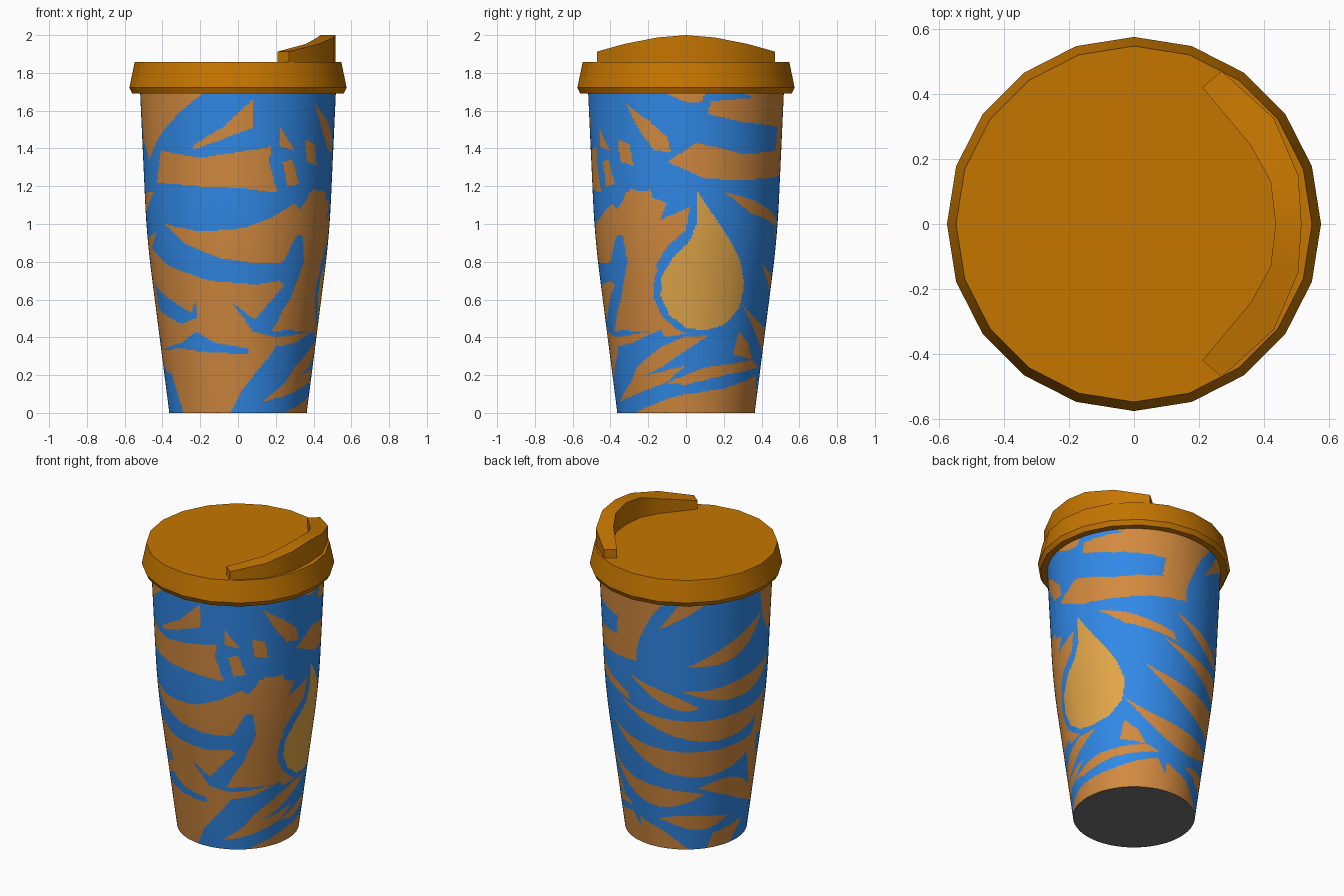
import bpy, bmesh, math

if "Cube" in bpy.data.objects:
    bpy.data.objects.remove(bpy.data.objects["Cube"])

SIDES, COLS, ROWS = 20, 320, 240
H = 1.70


def material(name, rgb):
    m = bpy.data.materials.new(name)
    m.diffuse_color = (*rgb, 1)
    m.use_nodes = True
    m.node_tree.nodes["Principled BSDF"].inputs["Base Color"].default_value = m.diffuse_color
    return m


BLUE = material("leaf blue", (0.03, 0.25, 0.80))
BROWN = material("warm brown", (0.65, 0.255, 0.05))
TAN = material("droplet tan", (0.76, 0.38, 0.065))
LID = material("lid amber", (0.56, 0.18, 0.0))
GREY = material("base grey", (0.17, 0.17, 0.17))


def make(name, bm, mats):
    bmesh.ops.recalc_face_normals(bm, faces=bm.faces)
    me = bpy.data.meshes.new(name)
    bm.to_mesh(me)
    bm.free()
    ob = bpy.data.objects.new(name, me)
    bpy.context.collection.objects.link(ob)
    for m in mats:
        me.materials.append(m)
    bpy.ops.object.select_all(action='DESELECT')
    ob.select_set(True)
    bpy.context.view_layer.objects.active = ob
    bpy.ops.object.shade_smooth_by_angle(angle=math.radians(30))
    return ob


def radius(z):
    """Two straight tapers with a soft bend between them."""
    d, w = z - 0.93, 0.2
    bend = max(0, d) if abs(d) > w else (d + w) ** 2 / (4 * w)
    return 0.485 + 0.129 * d - 0.083 * bend


# painted pattern: each patch is an outline in (angle, height); later ones cover earlier ones
patches = []


def paint(col, pts):
    us, zs = [p[0] for p in pts], [p[1] for p in pts]
    patches.append((col, pts, min(us), max(us), min(zs), max(zs)))


def seen(centre, col, pts):
    """Outline given as sideways position and height in a view facing the angle 'centre'."""
    paint(col, [(centre + math.degrees(math.asin(max(-1, min(1, x / radius(z))))), z) for x, z in pts])


def stroke(col, a, b, c, d, width):
    """Tapered leaf along a Bezier curve, in angle and height."""
    lo, hi = [], []
    for i in range(15):
        t = i / 14
        s = 1 - t
        u, z = (s**3 * a[k] + 3 * s * s * t * b[k] + 3 * s * t * t * c[k] + t**3 * d[k] for k in (0, 1))
        w = width / 2 * math.sin(math.pi * t ** 1.3) ** 0.8 if 0 < t < 1 else 0
        hi.append((u, z + w))
        lo.append((u, z - w))
    paint(col, hi + lo[::-1])


F, R = -90, 0
# front, upper brown leaves
seen(F, 1, [(-.52, 1.7), (-.18, 1.7), (-.32, 1.58), (-.42, 1.46), (-.47, 1.34), (-.5, 1.45)])
seen(F, 1, [(.08, 1.66), (.08, 1.51), (-.08, 1.45), (-.24, 1.39), (-.23, 1.42), (-.07, 1.52)])
seen(F, 1, [(-.41, 1.39), (-.2, 1.35), (.03, 1.385), (.18, 1.41), (.165, 1.33), (.21, 1.165),
            (.02, 1.19), (-.2, 1.2), (-.43, 1.22)])
seen(F, 1, [(.22, 1.52), (.3, 1.39), (.22, 1.41)])
seen(F, 1, [(.24, 1.33), (.29, 1.34), (.325, 1.21), (.26, 1.2)])
seen(F, 1, [(-.39, 1.0), (-.2, .96), (.02, .975), (.17, 1.03), (.3, 1.11), (.37, 1.03), (.42, 1.0), (.4, .93),
            (.33, .94), (.28, .8), (.1, .79), (-.1, .82), (-.27, .89)])
seen(F, 1, [(.35, 1.07), (.38, 1.17), (.46, 1.18), (.46, 1.03), (.41, 1.04)])
# front, lower brown field and its blue leaves
seen(F, 1, [(-.47, .9), (-.37, .78), (-.15, .7), (.1, .68), (.28, .71), (.34, .93), (.42, .95), (.42, .42),
            (.2, .35), (-.03, 0), (-.3, 0), (-.4, .33), (-.45, .6)])
seen(F, 0, [(-.44, .68), (-.33, .58), (-.25, .53), (-.22, .6), (-.22, .5), (-.3, .47), (-.42, .55)])
seen(F, 0, [(-.4, .33), (-.3, .37), (-.22, .43), (-.12, .37), (.06, .34), (.05, .31), (-.15, .32), (-.3, .34)])
seen(F, 0, [(-.04, .59), (.08, .5), (.15, .46), (.27, .57), (.2, .44), (.38, .43), (.2, .40), (.08, .43)])
seen(F, 0, [(.31, .94), (.34, .94), (.32, .75), (.25, .67), (.2, .72)])
seen(F, 0, [(-.4, .33), (-.35, .2), (-.29, 0), (-.4, 0)])
seen(F, 0, [(-.04, 0), (.02, .12), (.15, .28), (.28, .36), (.4, .44), (.4, .2), (.3, 0)])
seen(F, 1, [(.13, .06), (.26, .17), (.4, .25), (.37, .16), (.25, .09)])
# right, upper brown leaves
seen(R, 1, [(-.32, 1.64), (-.19, 1.54), (-.1, 1.46), (-.08, 1.38), (-.17, 1.39), (-.25, 1.5)])
seen(R, 1, [(-.12, 1.7), (.1, 1.7), (.09, 1.65), (.02, 1.64), (-.06, 1.67)])
seen(R, 1, [(.13, 1.65), (.36, 1.67), (.28, 1.7), (.52, 1.7), (.52, 1.5), (.3, 1.54), (.12, 1.58)])
seen(R, 1, [(-.1, 1.33), (-.02, 1.38), (.06, 1.43), (.3, 1.37), (.51, 1.4), (.5, 1.26), (.3, 1.23), (.1, 1.24),
            (-.01, 1.29)])
seen(R, 1, [(.2, 1.17), (.35, 1.13), (.48, 1.03), (.48, .98), (.34, 1.06)])
seen(R, 1, [(-.36, 1.45), (-.3, 1.42), (-.28, 1.31), (-.35, 1.33)])
# brown field left of the droplet with a blue blade
seen(R, 1, [(-.29, 1.19), (-.2, 1.15), (-.1, 1.11), (-.14, 1.02), (.02, 1.09), (.0, .97), (-.1, .88),
            (-.18, .75), (-.18, .6), (-.13, .5), (-.25, .45), (-.38, .43), (-.35, .6), (-.31, .9), (-.37, 1.07)])
seen(R, 0, [(-.34, .95), (-.31, .8), (-.345, .6), (-.39, .43), (-.42, .48), (-.37, .7)])
# droplet with its blue rim
drop = [(.06, 1.17), (.15, 1.04), (.23, .92), (.29, .8), (.31, .68), (.285, .56), (.21, .47), (.1, .435),
        (0, .45), (-.09, .52), (-.135, .62), (-.13, .72), (-.07, .82), (.02, .91), (.055, 1.0)]
seen(R, 0, [(.09 + (y - .09) * 1.12 - .012, .7 + (z - .7) * 1.1) for y, z in drop])
seen(R, 2, drop)
# right, lower brown leaves
seen(R, 1, [(.12, .41), (.03, .35), (-.13, .24), (-.3, .14), (-.26, .24), (-.13, .35), (-.02, .4)])
seen(R, 1, [(-.1, .16), (.1, .24), (.35, .28), (.38, .24), (.2, .2), (0, .15)])
seen(R, 1, [(.28, .43), (.33, .37), (.35, .28), (.25, .31)])
seen(R, 1, [(-.27, 0), (-.05, .09), (.2, .13), (.37, .2), (.37, 0)])
# back and left: long sagging leaves
paint(1, [(60, 1.7), (112, 1.7), (102, 1.6), (95, 1.48), (86, 1.3), (76, 1.26), (70, 1.4), (72, 1.52)])
paint(1, [(122, 1.7), (142, 1.7), (125, 1.6), (106, 1.5)])
stroke(1, (126, 1.26), (145, 1.3), (170, 1.34), (187, 1.52), .12)
stroke(1, (80, 1.17), (100, 1.07), (120, 1.0), (134, .98), .09)
stroke(1, (122, 1.1), (150, 1.03), (180, 1.06), (205, 1.17), .12)
stroke(1, (72, .98), (110, .8), (170, .74), (207, .96), .15)
stroke(1, (58, .8), (90, .58), (150, .5), (200, .72), .18)
stroke(1, (42, .58), (75, .33), (100, .33), (140, .38), .14)
stroke(1, (135, .42), (155, .44), (175, .4), (205, .2), .14)
stroke(1, (100, .2), (120, .22), (135, .15), (165, .2), .1)
paint(1, [(80, .18), (105, .12), (128, 0), (80, 0)])
paint(1, [(150, .1), (185, .14), (170, 0), (145, 0)])


def inside(u, z, pts):
    hit = False
    x0, y0 = pts[-1]
    for x1, y1 in pts:
        if (y0 > z) != (y1 > z) and u < x0 + (z - y0) * (x1 - x0) / (y1 - y0):
            hit = not hit
        x0, y0 = x1, y1
    return hit


def colour_at(u, z):
    for col, pts, ua, ub, za, zb in reversed(patches):
        if za <= z <= zb:
            for v in (u, u - 360):
                if ua <= v <= ub and inside(v, z, pts):
                    return col
    return 0


# cup body: fine wall coloured by the pattern
bm = bmesh.new()
grid = []
for j in range(ROWS + 1):
    z = H * j / ROWS
    r = radius(z) * 0.996
    grid.append([bm.verts.new((r * math.cos(2 * math.pi * i / COLS), r * math.sin(2 * math.pi * i / COLS), z))
                 for i in range(COLS)])
for j in range(ROWS):
    for i in range(COLS):
        k = (i + 1) % COLS
        f = bm.faces.new((grid[j][i], grid[j][k], grid[j + 1][k], grid[j + 1][i]))
        f.material_index = colour_at((i + .5) * 360 / COLS, (j + .5) * H / ROWS)
make("cup_body", bm, [BLUE, BROWN, TAN])


def lathe(name, profile, mat):
    """Closed solid of SIDES sides from a (radius, height) profile."""
    bm = bmesh.new()
    rings = [[bm.verts.new((r * math.cos(2 * math.pi * i / SIDES), r * math.sin(2 * math.pi * i / SIDES), z))
              for i in range(SIDES)] for r, z in profile]
    for a, b in zip(rings, rings[1:]):
        for i in range(SIDES):
            k = (i + 1) % SIDES
            bm.faces.new((a[i], a[k], b[k], b[i]))
    bm.faces.new(rings[0])
    bm.faces.new(rings[-1])
    return make(name, bm, [mat])


lathe("cup_base", [(.365, 0), (.362, .004)], GREY)
lathe("lid", [(.515, 1.69), (.563, 1.692), (.575, 1.722), (.547, 1.857)][::3][:1] +
      [(.56, 1.692), (.575, 1.722), (.547, 1.857)], LID)

# raised drinking guard on the right edge of the lid
bm = bmesh.new()
half = [((.435, 0), (.515, 0)), ((.42, .13), (.505, .15)), ((.36, .24), (.43, .325)), ((.21, .42), (.27, .47))]
stations = [((a[0], -a[1]), (b[0], -b[1])) for a, b in half[:0:-1]] + half
rings = []
for (xi, yi), (xo, yo) in stations:
    top = 2 - .087 * (abs(yo) / .47) ** 1.7
    rings.append([bm.verts.new(p) for p in ((xi, yi, 1.845), (xo, yo, 1.845), (xo, yo, top), (xi, yi, top))])
for a, b in zip(rings, rings[1:]):
    for i in range(4):
        k = (i + 1) % 4
        bm.faces.new((a[i], a[k], b[k], b[i]))
bm.faces.new(rings[0])
bm.faces.new(rings[-1])
make("drinking_guard", bm, [LID])
